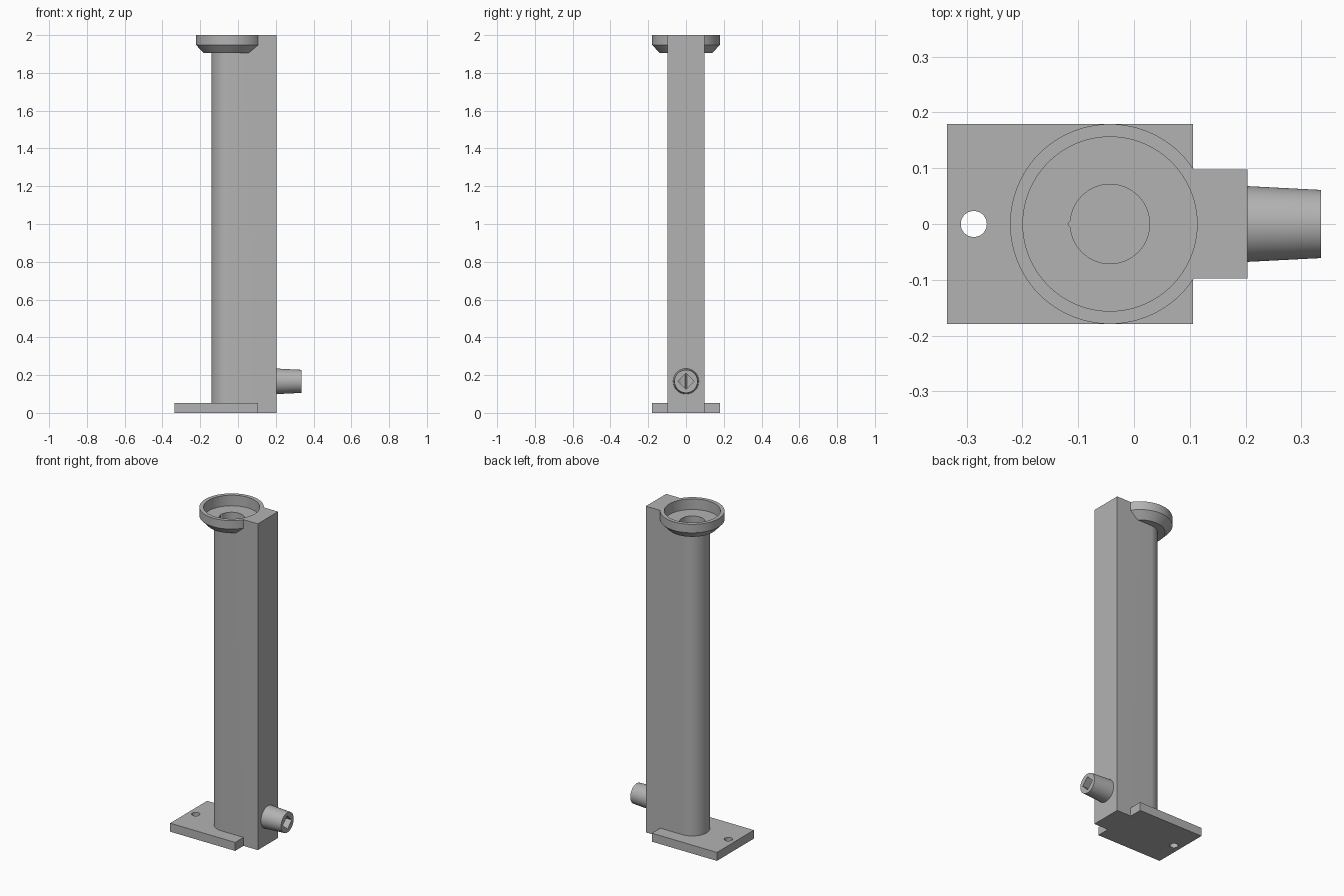
import bpy
import bmesh
from math import sin, cos, pi, radians
from mathutils import Matrix, Vector

cube = bpy.data.objects.get("Cube")
if cube:
    bpy.data.objects.remove(cube, do_unlink=True)

AXIS_X = -0.043      # centre line of the bore and the cup
HALF_W = 0.098       # half width of the column
SPOUT_Z = 0.167      # height of the outlet
TOP = 2.0
SEG = 96

gray = bpy.data.materials.new("plain gray")
gray.use_nodes = True
color = (0.45, 0.45, 0.45, 1)
gray.diffuse_color = color
gray.node_tree.nodes["Principled BSDF"].inputs["Base Color"].default_value = color


def arc(radius, start=0.0, sweep=2 * pi, n=SEG, closed=True):
    steps = n if closed else n - 1
    return [(radius * cos(start + sweep * i / steps),
             radius * sin(start + sweep * i / steps)) for i in range(n)]


def loft(name, sections, place):
    """Closed solid through a stack of (outline, height) sections."""
    bm = bmesh.new()
    rings = [[bm.verts.new((x, y, h)) for x, y in outline] for outline, h in sections]
    n = len(rings[0])
    for low, high in zip(rings, rings[1:]):
        for i in range(n):
            j = (i + 1) % n
            bm.faces.new((low[i], low[j], high[j], high[i]))
    bm.faces.new(rings[0][::-1])
    bm.faces.new(rings[-1])
    bm.transform(place)
    bmesh.ops.recalc_face_normals(bm, faces=bm.faces)
    mesh = bpy.data.meshes.new(name)
    bm.to_mesh(mesh)
    bm.free()
    mesh.materials.append(gray)
    obj = bpy.data.objects.new(name, mesh)
    bpy.context.collection.objects.link(obj)
    return obj


def combine(target, part, operation):
    """Apply an exact boolean, then drop the helper part."""
    mod = target.modifiers.new(operation, "BOOLEAN")
    mod.operation = operation
    mod.solver = "EXACT"
    mod.object = part
    bpy.context.view_layer.objects.active = target
    bpy.ops.object.modifier_apply(modifier=mod.name)
    bpy.data.objects.remove(part, do_unlink=True)


def rect(x0, x1, half):
    return [(x0, -half), (x1, -half), (x1, half), (x0, half)]


flat = Matrix.Identity(4)
on_axis = Matrix.Translation((AXIS_X, 0, 0))
sideways = Matrix.Translation((0, 0, SPOUT_Z)) @ Matrix.Rotation(radians(90), 4, "Y")

# Column: square back, rounded front
outline = arc(HALF_W, pi / 2, pi, 49, closed=False)
outline += [(0.203 - AXIS_X, -HALF_W), (0.203 - AXIS_X, HALF_W)]
stand = loft("column_stand", [(outline, 0), (outline, TOP)], on_axis)

# Foot plate with its screw hole
plate = rect(-0.335, 0.106, 0.179)
combine(stand, loft("foot_plate", [(plate, 0), (plate, 0.052)], flat), "UNION")
hole = arc(0.0233, n=48)
combine(stand, loft("screw_hole", [(hole, -0.1), (hole, 0.2)],
                    Matrix.Translation((-0.287, 0, 0))), "DIFFERENCE")

# Cup: straight rim over a sloped underside
cup = [(arc(0.139), 1.905), (arc(0.179), 1.948), (arc(0.179), TOP)]
combine(stand, loft("cup", cup, on_axis), "UNION")

# Tapered outlet spout
spout = [(arc(0.0685), 0.19), (arc(0.061), 0.335)]
combine(stand, loft("outlet_spout", spout, sideways), "UNION")

# Cup recess
recess = arc(0.156)
combine(stand, loft("cup_recess", [(recess, 1.935), (recess, TOP + 0.1)], on_axis),
        "DIFFERENCE")

# Long bore with a small pointed groove on one side
gap = 0.08
bore = arc(0.071, pi + gap, 2 * pi - 2 * gap, SEG, closed=False) + [(-0.076, 0)]
combine(stand, loft("bore", [(bore, 0.06), (bore, TOP + 0.1)], on_axis), "DIFFERENCE")

# Diamond channel from the spout into the bore
diamond = arc(0.042, n=4)
combine(stand, loft("outlet_channel", [(diamond, AXIS_X), (diamond, 0.4)], sideways),
        "DIFFERENCE")

bpy.ops.object.select_all(action="DESELECT")
stand.select_set(True)
bpy.context.view_layer.objects.active = stand
bpy.ops.object.shade_smooth_by_angle(angle=radians(25))
